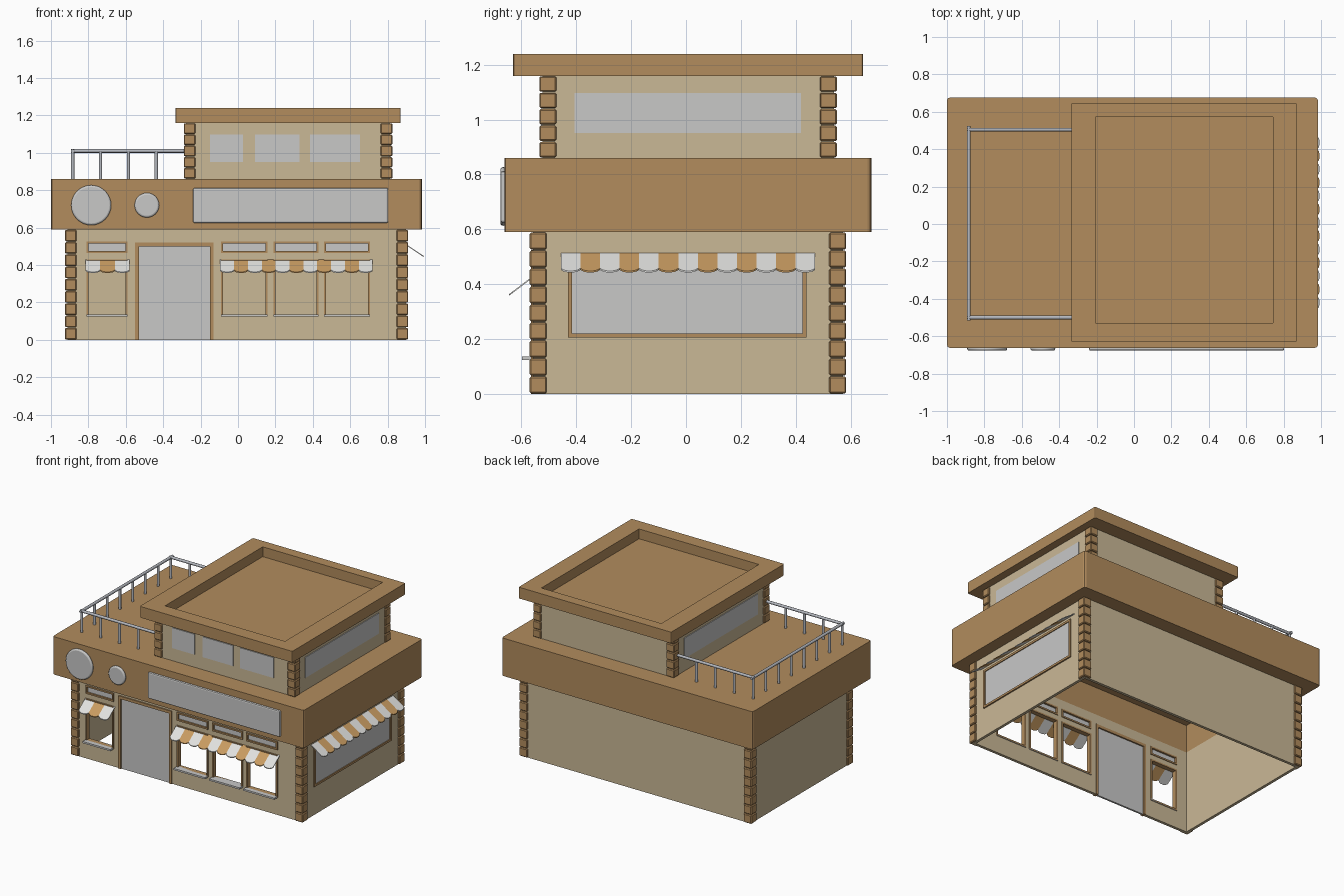
import bpy, bmesh, math
from mathutils import Matrix, Vector

if "Cube" in bpy.data.objects:
    bpy.data.objects.remove(bpy.data.objects["Cube"])


def material(name, rgb):
    m = bpy.data.materials.new(name)
    m.diffuse_color = (*rgb, 1)
    m.use_nodes = True
    m.node_tree.nodes["Principled BSDF"].inputs["Base Color"].default_value = m.diffuse_color
    return m


BROWN = material("brown", (0.445, 0.262, 0.11))
BEIGE = material("beige", (0.59, 0.48, 0.305))
GREY = material("light_grey", (0.58, 0.58, 0.575))
WHITE = material("awning_white", (0.76, 0.76, 0.74))
ORANGE = material("awning_orange", (0.58, 0.33, 0.12))
STEEL = material("rail_steel", (0.46, 0.48, 0.52))


def box(bm, x0, x1, y0, y1, z0, z1):
    mat = Matrix.Translation(((x0 + x1) / 2, (y0 + y1) / 2, (z0 + z1) / 2))
    mat = mat @ Matrix.Diagonal((x1 - x0, y1 - y0, z1 - z0, 1))
    bmesh.ops.create_cube(bm, size=1, matrix=mat)


def rod(bm, a, b, r, seg=10):
    a, b = Vector(a), Vector(b)
    mat = Matrix.Translation((a + b) / 2) @ (b - a).to_track_quat('Z', 'Y').to_matrix().to_4x4()
    bmesh.ops.create_cone(bm, cap_ends=True, segments=seg, radius1=r, radius2=r,
                          depth=(b - a).length, matrix=mat)


def prism(bm, pts, offset, mi=0):
    """Extrude a flat outline of 3D points along offset."""
    face = bm.faces.new([bm.verts.new(p) for p in pts])
    back = bm.faces.new([bm.verts.new(Vector(p) + Vector(offset)) for p in reversed(pts)])
    faces, n = [face, back], len(pts)
    a, b = list(face.verts), list(reversed(back.verts))
    for i in range(n):
        j = (i + 1) % n
        faces.append(bm.faces.new((a[i], b[i], b[j], a[j])))
    for f in faces:
        f.material_index = mi


def finish(name, bm, *mats, bevel=0, seg=1, smooth=False):
    bmesh.ops.recalc_face_normals(bm, faces=bm.faces)
    me = bpy.data.meshes.new(name)
    bm.to_mesh(me)
    bm.free()
    for m in mats:
        me.materials.append(m)
    if smooth:
        me.shade_smooth()
        me.set_sharp_from_angle(angle=math.radians(40))
    ob = bpy.data.objects.new(name, me)
    bpy.context.collection.objects.link(ob)
    if bevel:
        mod = ob.modifiers.new("bevel", 'BEVEL')
        mod.width, mod.segments = bevel, seg
    return ob


def boxes(name, mat, *dims, **kw):
    bm = bmesh.new()
    for d in dims:
        box(bm, *d)
    return finish(name, bm, mat, **kw)


def slab(name, dims, side, rect, depth, corner):
    """Box with a recess in its top (side 1) or bottom (side -1)."""
    bm = bmesh.new()
    box(bm, *dims)
    upright = [e for e in bm.edges if abs((e.verts[0].co - e.verts[1].co).z) > 0.01]
    bm.faces.ensure_lookup_table()
    face = next(f for f in bm.faces if f.normal.z * side > 0.9)
    bmesh.ops.inset_region(bm, faces=[face], thickness=0.05)
    mx, my = (dims[0] + dims[1]) / 2, (dims[2] + dims[3]) / 2
    for v in face.verts:
        v.co.x = rect[0] if v.co.x < mx else rect[1]
        v.co.y = rect[2] if v.co.y < my else rect[3]
    ret = bmesh.ops.extrude_face_region(bm, geom=[face])
    for v in ret["geom"]:
        if isinstance(v, bmesh.types.BMVert):
            v.co.z -= side * depth
    if face.is_valid:
        bmesh.ops.delete(bm, geom=[face], context='FACES_ONLY')
    bmesh.ops.bevel(bm, geom=[e for e in upright if e.is_valid], offset=corner,
                    segments=2, affect='EDGES', profile=0.5)
    finish(name, bm, BROWN)


# Lower walls: x0, x1, y0, y1 of the outer wall faces
X0, X1, Y0, Y1, H, T = -0.912, 0.897, -0.558, 0.572, 0.6, 0.02
boxes("left_wall", BEIGE, (X0, X0 + T, Y0, Y1, 0, H))
boxes("right_wall", BEIGE, (X1 - T, X1, Y0, Y1, 0, H))
boxes("back_wall", BEIGE, (X0 + T, X1 - T, Y1 - T, Y1, 0, H))

# Front wall with door, window and transom openings
columns = [(-0.81, -0.59), (-0.09, 0.157), (0.19, 0.43), (0.46, 0.705)]
WIN, TRANSOM, DOOR = (0.125, 0.43), (0.465, 0.525), (-0.55, -0.13, 0, 0.52)
holes = [(*c, *z) for c in columns for z in (WIN, TRANSOM)] + [DOOR]
xs = sorted({X0 + T, X1 - T} | {v for h in holes for v in h[:2]})
zs = sorted({0, H} | {v for h in holes for v in h[2:]})
bm = bmesh.new()
grid = {(i, k): bm.verts.new((x, Y0, z)) for i, x in enumerate(xs) for k, z in enumerate(zs)}
for i in range(len(xs) - 1):
    for k in range(len(zs) - 1):
        cx, cz = (xs[i] + xs[i + 1]) / 2, (zs[k] + zs[k + 1]) / 2
        if not any(h[0] < cx < h[1] and h[2] < cz < h[3] for h in holes):
            bm.faces.new([grid[p] for p in ((i, k), (i + 1, k), (i + 1, k + 1), (i, k + 1))])
bmesh.ops.delete(bm, geom=[v for v in bm.verts if not v.link_faces], context='VERTS')
me = bpy.data.meshes.new("front_wall")
bm.to_mesh(me)
bm.free()
me.materials.append(BEIGE)
wall = bpy.data.objects.new("front_wall", me)
bpy.context.collection.objects.link(wall)
mod = wall.modifiers.new("thickness", 'SOLIDIFY')
mod.thickness, mod.offset = T, -1


def frame(x0, x1, z0, z1, t, bottom=True):
    ya, yb = Y0 - 0.008, Y0 + 0.025
    out = [(x0, x0 + t, ya, yb, z0, z1), (x1 - t, x1, ya, yb, z0, z1),
           (x0 + t, x1 - t, ya, yb, z1 - t, z1)]
    return out + [(x0 + t, x1 - t, ya, yb, z0, z0 + t)] * bottom


# Front window and door frames, glass and sills
parts = frame(*DOOR, 0.02, False)
for c in columns:
    parts += frame(*c, *WIN, 0.011) + frame(*c, *TRANSOM, 0.011)
boxes("front_frames", BROWN, *parts)
boxes("door", GREY, (DOOR[0] + 0.02, DOOR[1] - 0.02, Y0 + 0.002, Y0 + 0.015, 0, 0.5))
boxes("transom_glass", GREY, *[(a + 0.01, b - 0.01, Y0 + 0.004, Y0 + 0.012, 0.475, 0.515)
                               for a, b in columns])
boxes("window_sills", GREY, *[(a, b, -0.598, Y0 + 0.025, 0.124, 0.136) for a, b in columns])

# Right side window
boxes("side_window_frame", BROWN, (X1, X1 + 0.01, -0.43, -0.415, 0.205, 0.485),
      (X1, X1 + 0.01, 0.425, 0.44, 0.205, 0.485), (X1, X1 + 0.01, -0.415, 0.425, 0.205, 0.22),
      (X1, X1 + 0.01, -0.415, 0.425, 0.47, 0.485))
boxes("side_window_glass", GREY, (X1, X1 + 0.004, -0.415, 0.425, 0.22, 0.47))


# Striped awnings with scalloped lower edges
def awning(name, start, along, down, count, width):
    start, along, down = Vector(start), Vector(along), Vector(down)
    unit, length = down.normalized(), down.length
    w = width / count
    bm = bmesh.new()
    edge = [(0, 0), (1, 0), (1, 0.016), (0.85, 0.005), (0.65, 0), (0.35, 0), (0.15, 0.005), (0, 0.016)]
    for i in range(count):
        pts = [start + along * w * (i + u) + unit * (0 if k < 2 else length - d)
               for k, (u, d) in enumerate(edge)]
        prism(bm, pts, (0, 0, -0.006), i % 2)
    finish(name, bm, WHITE, ORANGE)


awning("left_awning", (-0.815, Y0, 0.43), (1, 0, 0), (0, -0.087, -0.066), 3, 0.235)
awning("front_awning", (-0.095, Y0, 0.43), (1, 0, 0), (0, -0.087, -0.066), 11, 0.815)
awning("side_awning", (X1, -0.456, 0.513), (0, 1, 0), (0.095, 0, -0.064), 13, 0.927)


# Corner quoins made of stacked L-shaped bricks
def quoins(name, x0, x1, y0, y1, z0, z1, count):
    bm = bmesh.new()
    step, a, t = (z1 - z0) / count, 0.062, 0.028
    for x, sx in ((x0, 1), (x1, -1)):
        for y, sy in ((y0, 1), (y1, -1)):
            for i in range(count):
                pts = [(x + sx * u, y + sy * v, z0 + step * i + 0.002)
                       for u, v in ((0, 0), (a, 0), (a, t), (t, t), (t, a), (0, a))]
                prism(bm, pts, (0, 0, step - 0.004))
    finish(name, bm, BROWN, bevel=0.005)


quoins("lower_quoins", -0.925, 0.91, -0.57, 0.584, 0, 0.59, 9)
quoins("upper_quoins", -0.29, 0.825, -0.535, 0.55, 0.86, 1.16, 5)

# Main fascia with terrace roof, hollow below
slab("main_fascia", (-1, 0.983, -0.662, 0.676, 0.59, 0.86), -1,
     (X0 + T, X1 - T, Y0 + T, Y1 - T), 0.2, 0.015)

# Sign board and round signs
boxes("sign_board", GREY, (-0.24, 0.803, -0.677, -0.655, 0.625, 0.812), bevel=0.008, seg=2)
for name, x, r in (("large_disc", -0.785, 0.107), ("small_disc", -0.487, 0.066)):
    bm = bmesh.new()
    rod(bm, (x, -0.677, 0.72), (x, -0.655, 0.72), r, 32)
    finish(name, bm, GREY, bevel=0.01, seg=3, smooth=True)

# Upper storey with windows on the front and both sides
boxes("upper_walls", BEIGE, (-0.279, 0.814, -0.524, 0.539, 0.855, 1.165))
boxes("upper_front_windows", GREY, *[(a, b, -0.529, -0.522, 0.952, 1.098) for a, b in
                                     ((-0.15, 0.027), (0.09, 0.33), (0.385, 0.652))])
boxes("upper_side_windows", GREY, (0.812, 0.819, -0.407, 0.42, 0.952, 1.098),
      (-0.284, -0.277, -0.407, 0.42, 0.952, 1.098))

# Upper roof with sunken centre
slab("upper_roof", (-0.335, 0.87, -0.63, 0.646, 1.16, 1.24), 1,
     (-0.205, 0.742, -0.53, 0.572), 0.07, 0.008)

# Terrace railing
bm = bmesh.new()
rx, ya, yb, rz = -0.884, -0.5, 0.505, 1.01
rod(bm, (rx, ya - 0.015, rz), (rx, yb + 0.02, rz), 0.01)
for y in (ya, yb):
    rod(bm, (rx - 0.01, y, rz), (-0.275, y, rz), 0.01)
    for i in range(1, 4):
        rod(bm, (rx + 0.149 * i, y, 0.855), (rx + 0.149 * i, y, rz), 0.009)
for i in range(8):
    y = ya + (yb - ya) * i / 7
    rod(bm, (rx, y, 0.855), (rx, y, rz), 0.009)
finish("terrace_railing", bm, STEEL, smooth=True)
